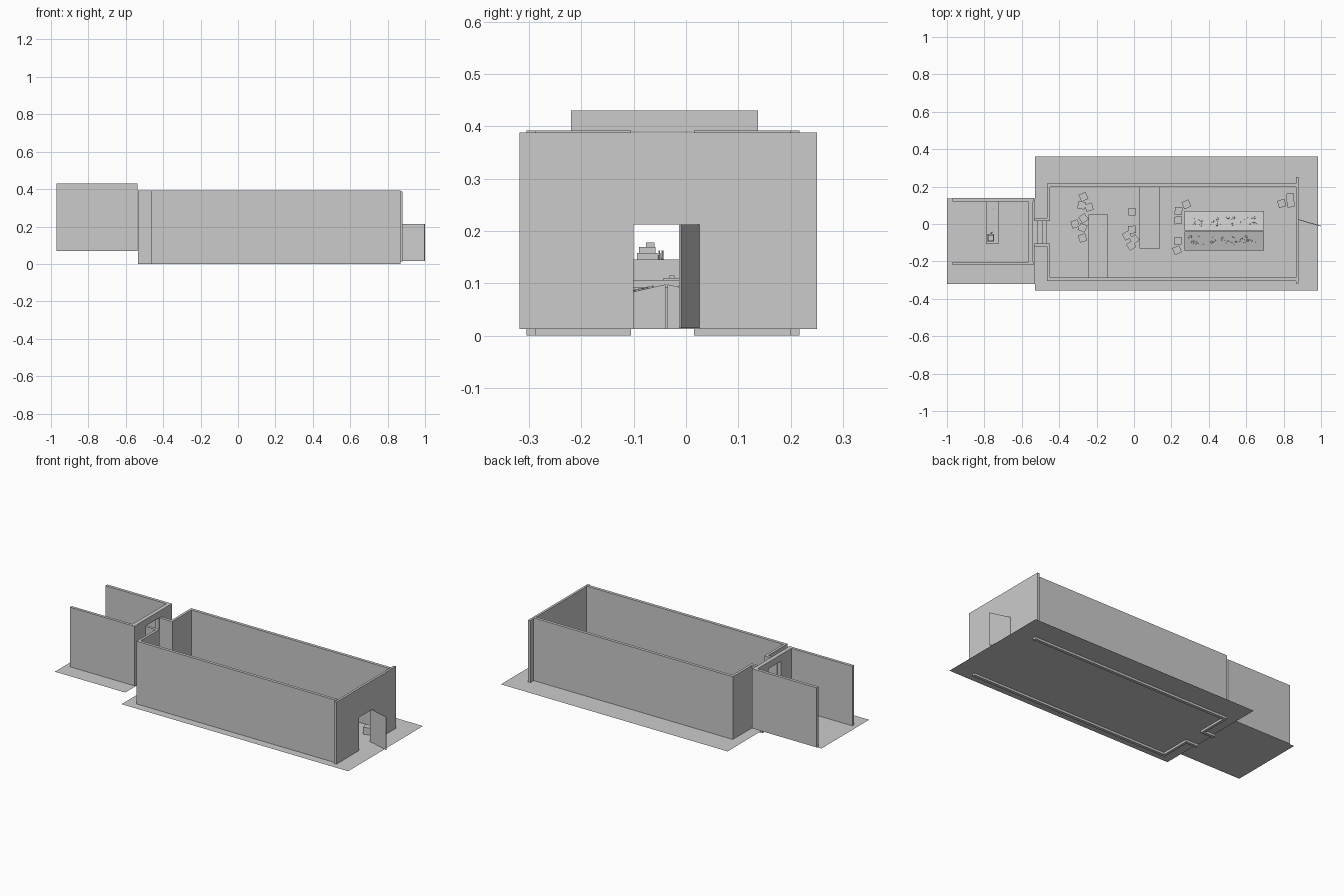
import bpy, bmesh, math, random
from mathutils import Matrix, Vector

if "Cube" in bpy.data.objects:
    bpy.data.objects.remove(bpy.data.objects["Cube"])

random.seed(4)


def finish(name, bm):
    me = bpy.data.meshes.new(name)
    bmesh.ops.recalc_face_normals(bm, faces=bm.faces)
    bm.to_mesh(me)
    bm.free()
    ob = bpy.data.objects.new(name, me)
    bpy.context.collection.objects.link(ob)
    return ob


def add_box(bm, x, y, z, rot=0.0):
    c = Vector([(a + b) / 2 for a, b in (x, y, z)])
    s = [b - a for a, b in (x, y, z)]
    m = Matrix.Translation(c) @ Matrix.Rotation(rot, 4, 'Z') @ Matrix.Diagonal((*s, 1))
    bmesh.ops.create_cube(bm, size=1, matrix=m)


def boxes(name, specs):
    bm = bmesh.new()
    for s in specs:
        add_box(bm, *s)
    return finish(name, bm)


def prism(name, pts, vec):
    bm = bmesh.new()
    f = bm.faces.new([bm.verts.new(p) for p in pts])
    r = bmesh.ops.extrude_face_region(bm, geom=[f])
    bmesh.ops.translate(bm, vec=vec, verts=[v for v in r['geom'] if isinstance(v, bmesh.types.BMVert)])
    # keep the start cap so the solid is closed
    if not f.is_valid:
        bm.faces.new([v for v in bm.verts][:len(pts)])
    return finish(name, bm)


def plane(name, x, y, z):
    bm = bmesh.new()
    bm.faces.new([bm.verts.new((a, b, z)) for a, b in
                  ((x[0], y[0]), (x[1], y[0]), (x[1], y[1]), (x[0], y[1]))])
    return finish(name, bm)


F, A = 0.013, 0.07      # floor heights of hall and annex

# floors
plane("hall_floor", (-0.53, 0.985), (-0.355, 0.36), F)
plane("annex_floor", (-1.0, -0.53), (-0.32, 0.135), A)

# long hall walls, each returning into the stair passage
for name, yo, yi, po, pi in (("hall_wall_back", 0.217, 0.199, 0.033, 0.015),
                             ("hall_wall_front", -0.305, -0.287, -0.121, -0.105)):
    path = [(0.868, yi), (-0.45, yi), (-0.45, pi), (-0.535, pi),
            (-0.535, po), (-0.465, po), (-0.465, yo), (0.868, yo)]
    prism(name, [(x, y, 0) for x, y in path], (0, 0, 0.392))

# entrance wall with doorway
ex = (0.866, 0.88)
prism("entrance_wall", [(ex[0], y, z) for y, z in (
    (-0.318, F), (-0.1, F), (-0.1, 0.213), (0.025, 0.213),
    (0.025, F), (0.25, F), (0.25, 0.388), (-0.318, 0.388))], (ex[1] - ex[0], 0, 0))

# open door leaf
door = boxes("door_leaf", [((0, 0.126), (-0.003, 0.001), (0.015, 0.213))])
door.location = (0.878, 0.025, 0)
door.rotation_euler.z = math.atan2(-0.035, 0.12)

# stairs up to the annex
boxes("stairs", [((-0.535, x), (-0.105, 0.015), (F, z))
                 for x, z in ((-0.465, 0.032), (-0.49, 0.051), (-0.513, A))])

# annex side walls and end wall with opening
boxes("annex_side_walls", [((-0.97, -0.537), y, (A, 0.43))
                           for y in ((-0.22, -0.203), (0.12, 0.138))])
prism("annex_end_wall", [(-0.563, y, z) for y, z in (
    (-0.203, A), (-0.105, A), (-0.105, 0.39), (0.015, 0.39),
    (0.015, A), (0.12, A), (0.12, 0.43), (-0.203, 0.43))], (0.024, 0, 0))

# counters
boxes("middle_counter", [((0.03, 0.14), (-0.132, 0.199), (F, 0.092))])
boxes("front_counter", [((-0.243, -0.138), (-0.287, 0.05), (F, 0.106))])
boxes("annex_counter", [((-0.79, -0.725), (-0.107, 0.12), (A, 0.146))])

# things on the counters
boxes("counter_tray", [((-0.24, -0.16), (-0.043, 0.022), (0.106, 0.11)),
                       ((-0.215, -0.178), (-0.032, -0.022), (0.11, 0.115))])
boxes("annex_machine", [((-0.785, -0.748), (-0.094, -0.054), (0.146, 0.158)),
                        ((-0.78, -0.752), (-0.09, -0.058), (0.158, 0.17)),
                        ((-0.776, -0.758), (-0.076, -0.06), (0.17, 0.178))])
boxes("annex_bundle", [((-0.785, -0.735), (0.08, 0.105), (0.146, 0.154), 0.5),
                       ((-0.77, -0.75), (0.085, 0.1), (0.154, 0.16), -0.3)])
bm = bmesh.new()
for x, y in ((-0.765, -0.051), (-0.76, -0.045)):
    bmesh.ops.create_cone(bm, cap_ends=True, segments=8, radius1=0.0025, radius2=0.0015,
                          depth=0.017, matrix=Matrix.Translation((x, y, 0.1545)))
finish("bottles", bm)
boxes("counter_bits", [((x - .003, x + .003), (y - .003, y + .003), (z, z + .005))
                       for x, y, z in ((-0.2, -0.19, .106), (-0.19, -0.165, .106),
                                       (0.09, -0.11, .092), (0.06, 0.04, .092))])

# ridged display tables: two halves sloping away from the middle
RY, RZ, SLOPE = -0.037, 0.098, 0.22
for name, d in (("display_table_back", 1), ("display_table_front", -1)):
    y0, y1 = RY + d * 0.002, RY + d * 0.106
    z1 = RZ - SLOPE * 0.106
    prism(name, [(0.27, y0, F), (0.27, y1, F), (0.27, y1, z1), (0.27, y0, RZ)], (0.425, 0, 0))
    # scattered small goods lying on the slope
    bm = bmesh.new()
    for i in range(38):
        off = random.uniform(0.03, 0.075)
        x = random.uniform(0.295, 0.66)
        r = random.uniform(0.004, 0.008)
        m = (Matrix.Translation((x, RY + d * off, RZ - SLOPE * off + 0.001)) @
             Matrix.Rotation(-d * math.atan(SLOPE), 4, 'X') @
             Matrix.Rotation(random.uniform(0, 6.28), 4, 'Z'))
        if i % 2:
            bmesh.ops.create_cone(bm, cap_ends=True, segments=8, radius1=r, radius2=r * 0.8,
                                  depth=0.005, matrix=m)
        else:
            bmesh.ops.create_cube(bm, size=1, matrix=m @ Matrix.Diagonal((2 * r, r, 0.005, 1)))
    finish(name.replace("table", "goods"), bm)

# cube stools, scattered and turned
stools = [(-.27, .145, .4), (-.28, .1, -.2), (-.24, .09, .3), (-.27, .03, .6), (-.315, 0, .3),
          (-.275, -.02, -.4), (-.275, -.075, .3), (-.01, .065, .1), (-.01, -.03, .1),
          (-.038, -.062, .5), (.002, -.082, .7), (-.015, -.115, .6), (.28, .105, .4),
          (.238, .07, -.1), (.235, .02, .1), (.235, -.09, -.05), (.23, -.14, .4),
          (.79, .11, .3), (.835, .145, -.1), (.838, .11, .15)]
boxes("cube_stools", [((x - .02, x + .02), (y - .02, y + .02), (F, F + .042), r)
                      for x, y, r in stools])
